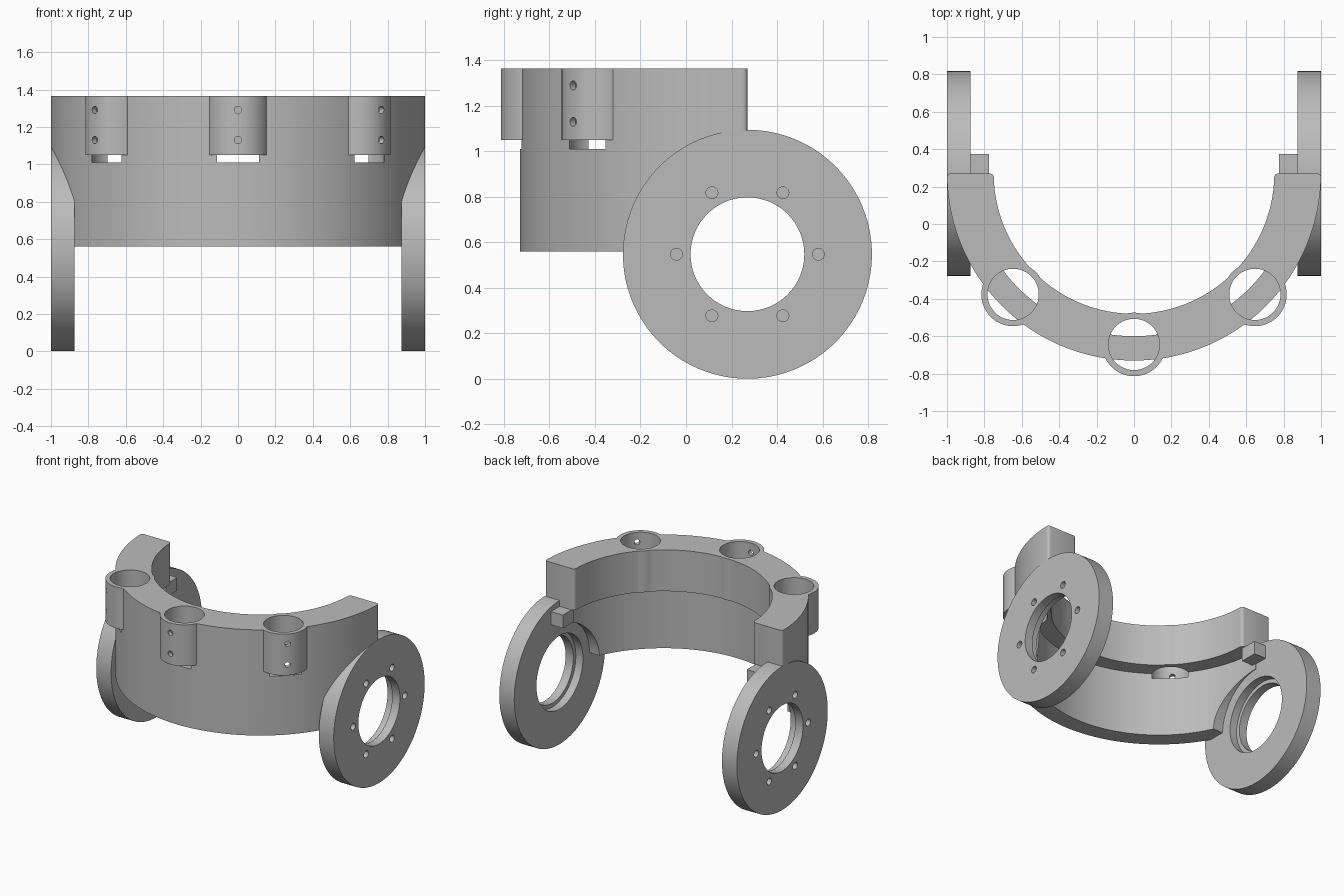
import bpy, bmesh, math
from mathutils import Matrix, Vector

old = bpy.data.objects.get("Cube")
if old:
    bpy.data.objects.remove(old, do_unlink=True)

grey = bpy.data.materials.new("plain_grey")
grey.use_nodes = True
colour = (0.5, 0.5, 0.5, 1)
grey.diffuse_color = colour
grey.node_tree.nodes["Principled BSDF"].inputs["Base Color"].default_value = colour

CY = 0.27        # arc centre, shared with the disc axis
AXIS_Z = 0.548   # disc axis height
TOP, LEDGE = 1.365, 1.05


def add_object(name, bm):
    bmesh.ops.recalc_face_normals(bm, faces=bm.faces)
    mesh = bpy.data.meshes.new(name)
    bm.to_mesh(mesh)
    bm.free()
    mesh.materials.append(grey)
    ob = bpy.data.objects.new(name, mesh)
    bpy.context.collection.objects.link(ob)
    return ob


def cylinder(name, start, end, radius, sides=64):
    start, end = Vector(start), Vector(end)
    axis = end - start
    turn = axis.to_track_quat('Z', 'Y').to_matrix().to_4x4()
    bm = bmesh.new()
    bmesh.ops.create_cone(bm, cap_ends=True, segments=sides, radius1=radius,
                          radius2=radius, depth=axis.length,
                          matrix=Matrix.Translation((start + end) / 2) @ turn)
    return add_object(name, bm)


def box(name, low, high):
    low, high = Vector(low), Vector(high)
    bm = bmesh.new()
    bmesh.ops.create_cube(bm, size=1, matrix=Matrix.Translation((low + high) / 2)
                          @ Matrix.Diagonal((*(high - low), 1)))
    return add_object(name, bm)


def boolean(target, tools, operation):
    bpy.context.view_layer.objects.active = target
    for tool in tools:
        mod = target.modifiers.new("cut", 'BOOLEAN')
        mod.operation, mod.object, mod.solver = operation, tool, 'EXACT'
        bpy.ops.object.modifier_apply(modifier=mod.name)
        bpy.data.objects.remove(tool, do_unlink=True)


def on_axis(side, x, angle=0.0, radius=0.0):
    return (side * x, CY + radius * math.cos(angle), AXIS_Z + radius * math.sin(angle))


# Half-ring body: thick upper collar over a thinner skirt
profile = [(0.75, LEDGE), (0.75, TOP), (1, TOP), (1, 0.56), (0.87, 0.56), (0.87, LEDGE)]
bm = bmesh.new()
verts = [bm.verts.new((r, CY, z)) for r, z in profile]
face = bm.faces.new(verts)
bmesh.ops.spin(bm, geom=[face] + list(face.edges) + verts, cent=(0, CY, 0),
               axis=(0, 0, 1), angle=-math.pi, steps=96, use_duplicate=False)
bmesh.ops.remove_doubles(bm, verts=bm.verts, dist=1e-5)
if not any(all(abs(v.co.y - CY) < 1e-4 and v.co.x > 0 for v in f.verts) for f in bm.faces):
    bm.faces.new([v for v in verts if v.is_valid])
bmesh.ops.recalc_face_normals(bm, faces=bm.faces)
corners = [e for e in bm.edges
           if all(abs(v.co.y - CY) < 1e-4 for v in e.verts)
           and abs(e.verts[0].co.x - e.verts[1].co.x) < 1e-4
           and max(v.co.z for v in e.verts) > LEDGE + 0.1]
bmesh.ops.bevel(bm, geom=corners, offset=0.02, segments=4, profile=0.5, affect='EDGES')
body = add_object("half_ring_body", bm)

# Clear the skirt around both disc axes
boolean(body, [cylinder("clearance", on_axis(s, 0.5), on_axis(s, 1.1), 0.36)
               for s in (-1, 1)], 'DIFFERENCE')

# Sockets on the outside of the collar
directions = [Vector((math.sin(a), -math.cos(a), 0))
              for a in (-math.pi / 4, 0, math.pi / 4)]
centres = [Vector((0, CY, 0)) + d * 0.914 for d in directions]
up = Vector((0, 0, 1))
boolean(body, [cylinder("socket", c + up * LEDGE, c + up * TOP, 0.17)
               for c in centres], 'UNION')
boolean(body, [cylinder("socket_bore", c + up * 1.01, c + up * 1.5, 0.137)
               for c in centres], 'DIFFERENCE')

# Paired set-screw holes through each socket wall
boolean(body, [cylinder("set_screw_hole", c + up * z, c + d * 0.25 + up * z, 0.02, 20)
               for c, d in zip(centres, directions) for z in (1.13, 1.29)], 'DIFFERENCE')

# Side discs with stepped bore and six blind screw holes, plus a stop block
parts = [body]
for side, word in ((-1, "right"), (1, "left")):
    disc = cylinder(word + "_disc", on_axis(side, 0.875), on_axis(side, 1.0), 0.547, 128)
    cuts = [cylinder("bore", on_axis(side, 0.7), on_axis(side, 1.1), 0.25),
            cylinder("recess", on_axis(side, 0.7), on_axis(side, 0.935), 0.28)]
    for i in range(6):
        a = i * math.pi / 3
        cuts.append(cylinder("screw_hole", on_axis(side, 0.94, a, 0.312),
                             on_axis(side, 1.05, a, 0.312), 0.026, 24))
    boolean(disc, cuts, 'DIFFERENCE')
    xs = sorted((side * 0.775, side * 0.88))
    block = box(word + "_stop_block", (xs[0], 0.24, 0.95), (xs[1], 0.375, LEDGE))
    parts += [disc, block]

# Smooth shading with crisp edges
bpy.ops.object.select_all(action='DESELECT')
for ob in parts:
    ob.select_set(True)
bpy.context.view_layer.objects.active = body
bpy.ops.object.shade_smooth_by_angle(angle=math.radians(30))
